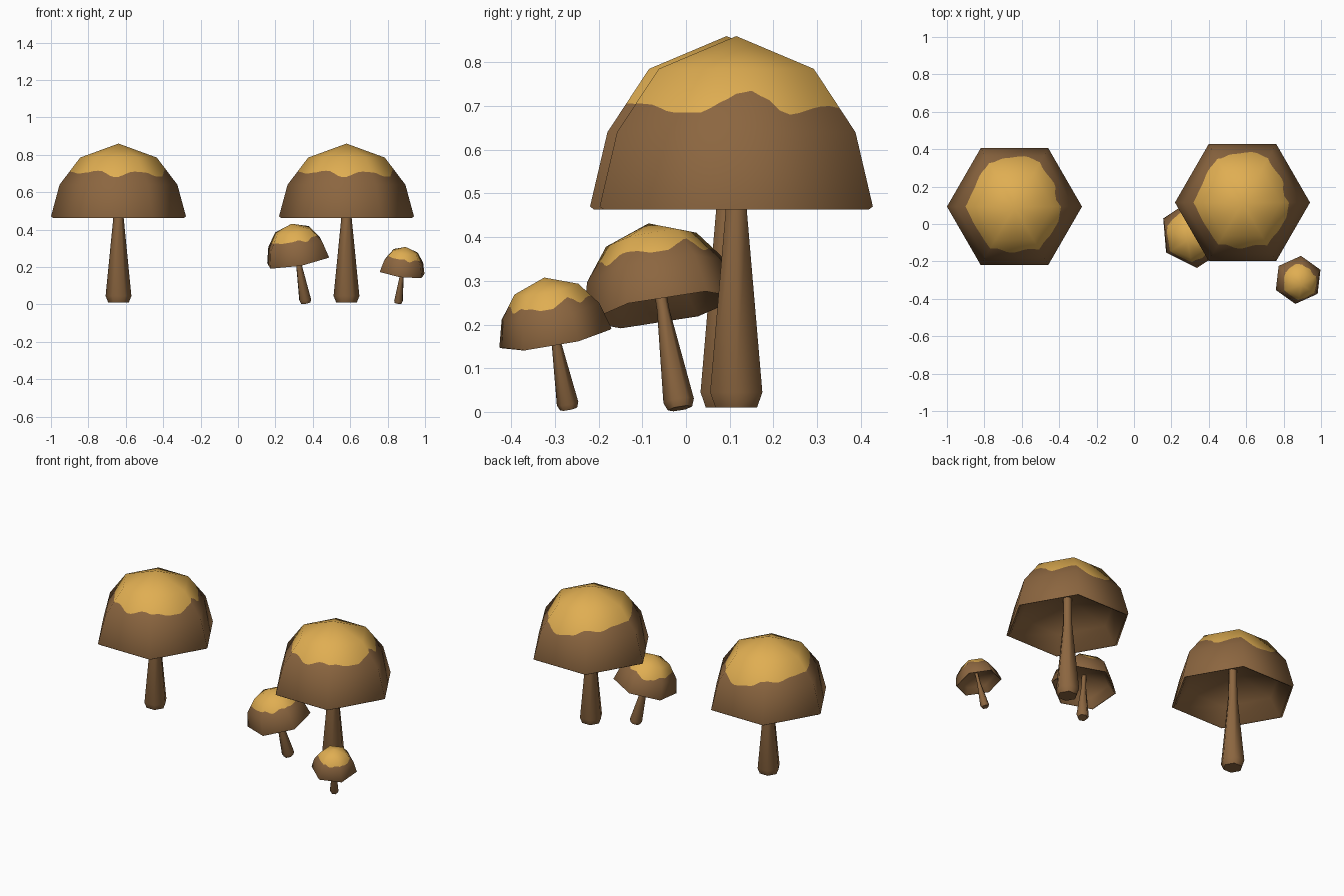
import bpy, math
from mathutils import Vector, Quaternion, Matrix

if "Cube" in bpy.data.objects:
    bpy.data.objects.remove(bpy.data.objects["Cube"])


def material(name, rgb):
    m = bpy.data.materials.new(name)
    m.diffuse_color = (*rgb, 1)
    m.use_nodes = True
    m.node_tree.nodes["Principled BSDF"].inputs["Base Color"].default_value = m.diffuse_color
    return m


BROWN = material("mushroom_brown", (0.262, 0.133, 0.051))
GOLD = material("cap_gold", (0.745, 0.423, 0.084))

# lower edge of the gold patch: (angle in degrees, height)
WAVE = [(0, .728), (9, .735), (18, .715), (28, .68), (55, .70), (80, .645), (100, .66),
        (120, .70), (137, .684), (160, .70), (180, .71), (205, .70),
        (225, .705), (245, .715), (266, .68), (290, .71), (305, .705),
        (325, .685), (341, .685), (352, .708), (360, .728)]


def wave(a):
    for (a0, z0), (a1, z1) in zip(WAVE, WAVE[1:]):
        if a0 <= a <= a1:
            t = (a - a0) / (a1 - a0)
            return z0 + (z1 - z0) * (1 - math.cos(math.pi * t)) / 2


def hexagon(seg):
    """Points along a unit hexagon, seg per side."""
    c = [Vector((math.cos(i * math.pi / 3), math.sin(i * math.pi / 3))) for i in range(7)]
    return [c[i].lerp(c[i + 1], k / seg) for i in range(6) for k in range(seg)]


def loft(name, rings, apex=None, close_start=False, flip=False, gold_from=99):
    """Join rings of points; optional tip and closed first ring."""
    n = len(rings[0])
    verts = [p for r in rings for p in r]
    faces, cols = [], []
    for j in range(len(rings) - 1):
        for i in range(n):
            k = (i + 1) % n
            faces.append((j * n + i, j * n + k, (j + 1) * n + k, (j + 1) * n + i))
            cols.append(int(j >= gold_from))
    if apex is not None:
        verts.append((0, 0, apex))
        b = (len(rings) - 1) * n
        for i in range(n):
            faces.append((b + i, b + (i + 1) % n, len(verts) - 1))
            cols.append(int(gold_from < 99))
    if close_start:
        faces.append(tuple(reversed(range(n))))
        cols.append(0)
    if flip:
        faces = [tuple(reversed(f)) for f in faces]
    me = bpy.data.meshes.new(name)
    me.from_pydata(verts, [], faces)
    me.materials.append(BROWN)
    me.materials.append(GOLD)
    me.polygons.foreach_set("material_index", cols)
    me.shade_smooth()
    return me


def ring(r, z, seg=1):
    return [(p.x * r, p.y * r, z) for p in hexagon(seg)]


# cap outer skin, with a wavy ring dividing brown and gold
SEG = 12
R1, Z1, R2, Z2 = .315, .64, .205, .785
wavy = []
for p in hexagon(SEG):
    z = wave(math.degrees(math.atan2(p.y, p.x)) % 360)
    r = R1 + (R2 - R1) * (z - Z1) / (Z2 - Z1)
    wavy.append((p.x * r, p.y * r, z))
cap_mesh = loft("cap", [ring(.350, .463, SEG), ring(.361, .47, SEG), ring(R1, Z1, SEG),
                        wavy, ring(R2, Z2, SEG)], apex=.86, gold_from=3)
# soft shading of the six-sided dome
slopes = [(0, -20), (.47, 0), (Z1, 25), (Z2, 52), (.86, 90)]
normals = []
for v in cap_mesh.vertices:
    for (z0, s0), (z1, s1) in zip(slopes, slopes[1:]):
        if z0 <= v.co.z <= z1 + 1e-5:
            s = math.radians(s0 + (s1 - s0) * (v.co.z - z0) / (z1 - z0))
            a = math.atan2(v.co.y, v.co.x)
            normals.append((math.cos(s) * math.cos(a), math.cos(s) * math.sin(a), math.sin(s)))
            break
cap_mesh.normals_split_custom_set_from_vertices(normals)

# hollow underside of the cap
under_mesh = loft("cap_underside", [ring(.350, .463), ring(.338, .468), ring(.275, .56)],
                  apex=.64, flip=True)

# tapered stem with a narrowed foot
stem_mesh = loft("stem", [ring(.055, .01), ring(.069, .045), ring(.028, .46), ring(.025, .66)],
                 close_start=True)
stem_mesh.set_sharp_from_angle(angle=math.radians(65))


def mushroom(label, base, lean, size, turn):
    axis = Vector((lean[0], lean[1], 1))
    q = Vector((0, 0, 1)).rotation_difference(axis) @ Quaternion((0, 0, 1), math.radians(turn))
    for part, me in (("cap", cap_mesh), ("cap_underside", under_mesh), ("stem", stem_mesh)):
        o = bpy.data.objects.new(label + "_" + part, me)
        bpy.context.collection.objects.link(o)
        o.matrix_world = Matrix.LocRotScale(Vector(base), q, Vector((size,) * 3))


mushroom("left_large", (-.639, .093, 0), (0, 0), 1, 0)
mushroom("right_large", (.58, .115, 0), (0, 0), 1, 0)
mushroom("medium", (.363, -.013, .003), (-.178, -.17), .513, 34)
mushroom("small", (.856, -.268, .003), (.13, -.185), .363, 24)
